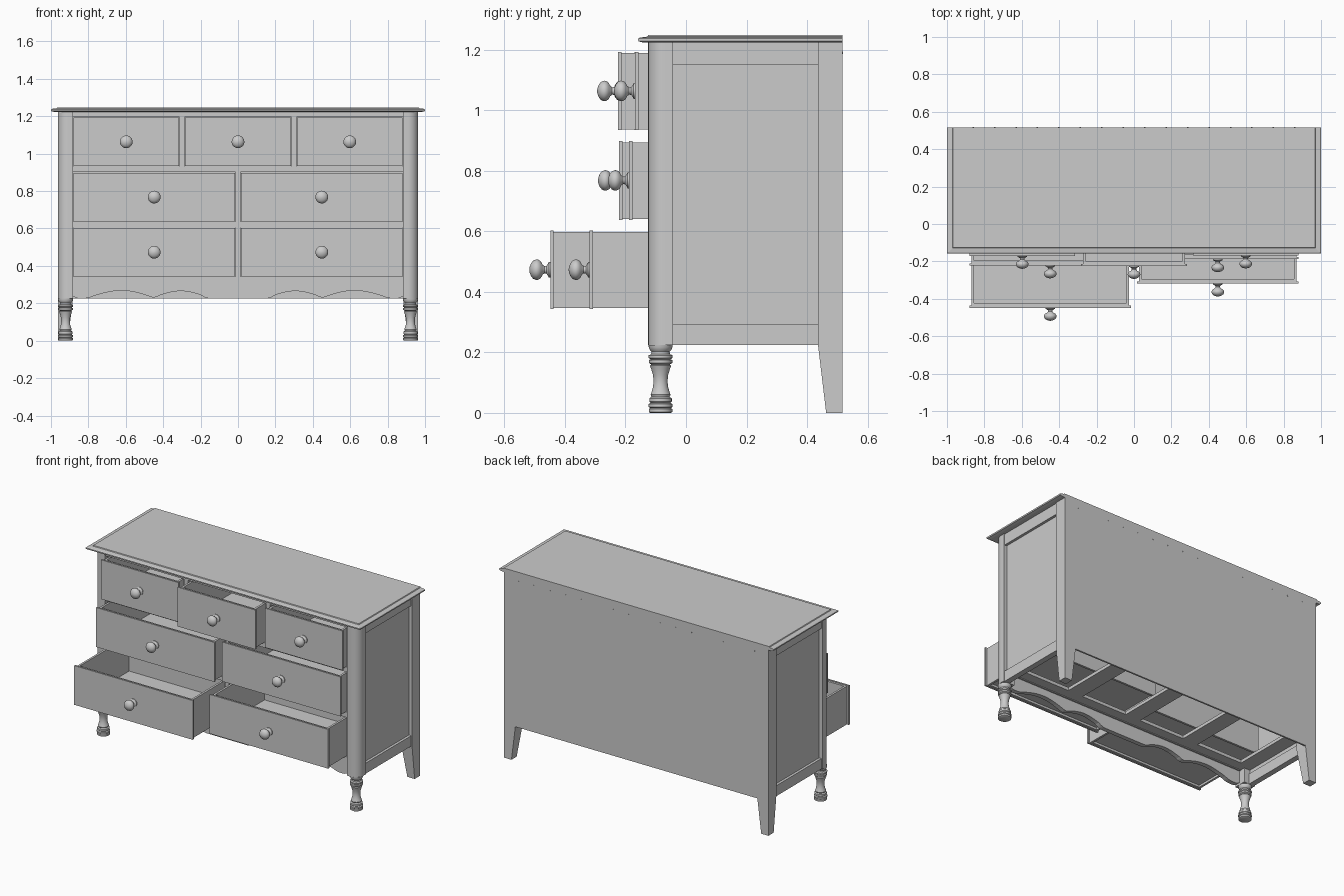
import bpy, bmesh
from math import sin, cos, pi, radians
from mathutils import Matrix, Vector

if "Cube" in bpy.data.objects:
    bpy.data.objects.remove(bpy.data.objects["Cube"])


def finish(name, bm):
    bmesh.ops.recalc_face_normals(bm, faces=bm.faces)
    me = bpy.data.meshes.new(name)
    bm.to_mesh(me)
    bm.free()
    ob = bpy.data.objects.new(name, me)
    bpy.context.collection.objects.link(ob)
    return ob


def boxes(name, *specs):
    """One object from boxes given as (x0, x1, y0, y1, z0, z1)."""
    bm = bmesh.new()
    for x0, x1, y0, y1, z0, z1 in specs:
        m = Matrix.Translation(((x0 + x1) / 2, (y0 + y1) / 2, (z0 + z1) / 2))
        m = m @ Matrix.Diagonal((abs(x1 - x0), abs(y1 - y0), abs(z1 - z0), 1))
        bmesh.ops.create_cube(bm, size=1, matrix=m)
    return finish(name, bm)


def prism(name, pts, direction):
    bm = bmesh.new()
    f = bm.faces.new([bm.verts.new(p) for p in pts])
    r = bmesh.ops.extrude_face_region(bm, geom=[f])
    vs = [v for v in r['geom'] if isinstance(v, bmesh.types.BMVert)]
    bmesh.ops.translate(bm, verts=vs, vec=direction)
    if f.is_valid is False or not any(len(g.verts) == len(pts) and g is f for g in bm.faces):
        bm.faces.new([v for v in bm.verts if v not in vs])
    return finish(name, bm)


def loft(name, rings):
    """Skin closed rings of equal length and cap both ends."""
    bm = bmesh.new()
    rv = [[bm.verts.new(p) for p in ring] for ring in rings]
    n = len(rv[0])
    for a, b in zip(rv, rv[1:]):
        for i in range(n):
            bm.faces.new((a[i], a[(i + 1) % n], b[(i + 1) % n], b[i]))
    bm.faces.new(rv[0])
    bm.faces.new(rv[-1])
    return finish(name, bm)


def lathe(name, profile, loc, rot_x=0, sides=28):
    rings = [[(r * cos(2 * pi * i / sides), r * sin(2 * pi * i / sides), z)
              for i in range(sides)] for r, z in profile]
    ob = loft(name, rings)
    ob.location = loc
    ob.rotation_euler.x = rot_x
    return ob


smooth = []
BACK, BASE, TOP = 0.517, 0.225, 1.223

# table top with moulded front and side edges
rings = []
for d, z in [(0.018, TOP), (0.002, 1.227), (0, 1.230), (0, 1.236),
             (0.006, 1.240), (0.03, 1.243), (0.033, 1.248)]:
    x, y = 1 - d, -0.158 + d
    rings.append([(-x, y, z), (x, y, z), (x, BACK, z), (-x, BACK, z)])
loft("table_top", rings)

LEG = [(.034, 0), (.039, .003), (.039, .013), (.034, .016), (.040, .020), (.040, .029),
       (.033, .033), (.037, .037), (.037, .048), (.030, .053), (.033, .060), (.030, .068),
       (.025, .085), (.023, .105), (.025, .125), (.031, .145), (.035, .156), (.030, .160),
       (.039, .165), (.039, .174), (.033, .177), (.040, .182), (.040, .190), (.031, .194),
       (.030, .202), (.036, .209), (.039, .217), (.040, .225)]

for s, side in ((-1, "left"), (1, "right")):
    # front post with rounded outer corner, turned leg under it
    r = 0.055
    sec = [(0.882, -0.043), (0.882, -0.125)]
    sec += [(0.963 - r + r * sin(a), -0.125 + r - r * cos(a))
            for a in [i * pi / 16 for i in range(9)]] + [(0.963, -0.043)]
    smooth.append(loft(f"front_post_{side}", [[(s * x, y, z) for x, y in sec] for z in (BASE, TOP)]))
    smooth.append(lathe(f"front_leg_{side}", LEG, (s * 0.922, -0.084, 0)))
    # back post tapering into the leg
    loft(f"back_leg_{side}", [[(s * a, b, z), (s * 0.963, b, z), (s * 0.963, BACK, z), (s * a, BACK, z)]
                              for a, b, z in ((0.91, 0.463, 0), (0.882, 0.436, BASE), (0.882, 0.436, TOP))])
    # framed side panel
    boxes(f"side_panel_{side}",
          (s * 0.925, s * 0.94, -0.05, 0.44, 0.28, 1.16),
          (s * 0.92, s * 0.957, -0.05, 0.44, 1.15, TOP),
          (s * 0.92, s * 0.957, -0.05, 0.44, BASE, 0.294))

# back panel and its nail heads
boxes("back_panel", (-0.963, 0.963, 0.506, BACK, BASE, TOP))
for i in range(16):
    lathe("nail_head", [(.004, 0), (.004, .002)], (-0.86 + i * 1.72 / 15, BACK + 0.0015, 1.19),
          radians(90), 8)

# front frame rails and dividers
F0, F1 = -0.115, -0.075
boxes("front_rails", *[(-0.885, 0.885, F0, F1, a, b)
                       for a, b in ((1.196, TOP), (0.901, 0.934), (0.602, 0.637), (0.315, 0.343))])
boxes("front_dividers",
      (-0.313, -0.285, F0, F1, 0.93, 1.2), (0.285, 0.313, F0, F1, 0.93, 1.2),
      (-0.014, 0.014, F0, F1, 0.63, 0.905), (-0.014, 0.014, F0, F1, 0.34, 0.605))

# inner support frames below each drawer row
for z, bars in ((0.343, (-0.44, 0, 0.44)), (0.637, (-0.44, 0, 0.44)), (0.934, (-0.3, 0.3))):
    z0 = z - 0.024
    boxes("support_frame",
          (-0.93, 0.93, F1, -0.01, z0, z - 0.003), (-0.93, 0.93, 0.43, 0.506, z0, z - 0.003),
          (-0.93, -0.83, -0.01, 0.43, z0, z - 0.003), (0.83, 0.93, -0.01, 0.43, z0, z - 0.003),
          *[(b - 0.055, b + 0.055, -0.01, 0.43, z0, z - 0.003) for b in bars])

# scalloped apron: arcs between cusps, mirrored about the centre
cusps = [(0.15, .225), (0.20, .245), (0.42, .242), (0.46, .232), (0.77, .240), (0.83, .226), (0.885, .240)]
rise = [-.004, .022, -.004, .032, -.004, -.006]
half = []
for (xa, za), (xb, zb), h in zip(cusps, cusps[1:], rise):
    half += [(xa + (xb - xa) * t, za + (zb - za) * t + h * sin(pi * t)) for t in [i / 10 for i in range(10)]]
half.append(cusps[-1])
outline = [(-x, z) for x, z in reversed(half)] + half
strip = []
bm = bmesh.new()
cols = [[bm.verts.new((x, y, zz)) for y, zz in ((F0, z), (F0, 0.343), (F0 + .03, 0.343), (F0 + .03, z))]
        for x, z in outline]
for a, b in zip(cols, cols[1:]):
    for i in range(4):
        bm.faces.new((a[i], a[(i + 1) % 4], b[(i + 1) % 4], b[i]))
bm.faces.new(cols[0])
bm.faces.new(cols[-1])
bmesh.ops.dissolve_limit(bm, angle_limit=radians(0.5), verts=bm.verts, edges=bm.edges)
finish("apron", bm)

KNOB = [(.026, 0), (.026, .005), (.020, .008), (.013, .013), (.012, .020), (.017, .026), (.028, .032),
        (.033, .040), (.034, .047), (.030, .057), (.021, .064), (.011, .068), (.003, .0695)]


def drawer(name, x0, x1, z0, z1, front, depth=0.55):
    """Lipped front, open box with raised floor, and a turned knob."""
    a, b, t = x0 + 0.011, x1 - 0.011, 0.014
    y0, y1 = front + 0.011, front + depth
    zt = z1 - 0.004
    boxes(name,
          (x0, x1, front, y0, z0, z1),
          (a, b, y0, y0 + t, z0 + .002, zt), (a, b, y1 - t, y1, z0 + .002, zt),
          (a, a + t, y0 + t, y1 - t, z0 + .002, zt), (b - t, b, y0 + t, y1 - t, z0 + .002, zt),
          (a + t, b - t, y0 + t, y1 - t, z0 + .016, z0 + .024))
    smooth.append(lathe(name + "_knob", KNOB, ((x0 + x1) / 2, front, (z0 + z1) / 2), radians(90)))


# drawers, each pulled out by its own amount
for i, (x0, x1, front) in enumerate(((-0.88, -0.315, -0.17), (-0.283, 0.283, -0.224), (0.315, 0.88, -0.168))):
    drawer(f"top_drawer_{i + 1}", x0, x1, 0.934, 1.193, front)
for row, z0, z1, fronts in (("middle", 0.638, 0.898, (-0.221, -0.188)), ("bottom", 0.344, 0.602, (-0.448, -0.318))):
    drawer(f"{row}_drawer_left", -0.88, -0.016, z0, z1, fronts[0])
    drawer(f"{row}_drawer_right", 0.016, 0.88, z0, z1, fronts[1])

# smooth shading on turned and rounded parts
bpy.ops.object.select_all(action='DESELECT')
for ob in smooth:
    ob.select_set(True)
bpy.context.view_layer.objects.active = smooth[0]
bpy.ops.object.shade_smooth_by_angle(angle=radians(35))
